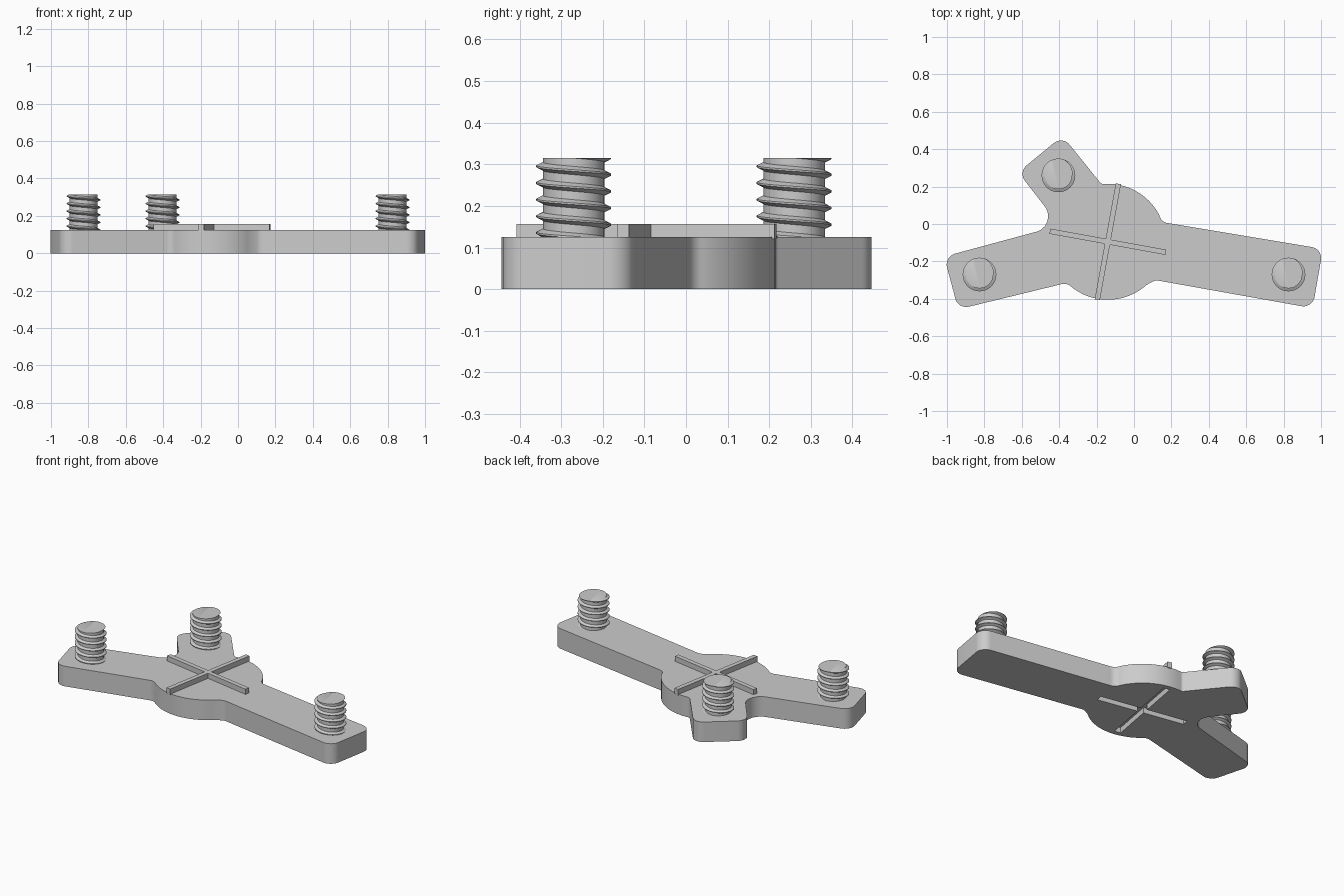
import bpy, bmesh
from math import sin, cos, tan, pi, radians
from mathutils import Vector, Matrix

default = bpy.data.objects.get("Cube")
if default:
    bpy.data.objects.remove(default, do_unlink=True)

PLATE_TOP = 0.125
HUB = Vector((-0.14, -0.095))
HUB_RADIUS = 0.31


def add_object(name, bm):
    bmesh.ops.recalc_face_normals(bm, faces=bm.faces)
    mesh = bpy.data.meshes.new(name)
    bm.to_mesh(mesh)
    bm.free()
    obj = bpy.data.objects.new(name, mesh)
    bpy.context.collection.objects.link(obj)
    return obj


def smooth(obj):
    bpy.ops.object.select_all(action='DESELECT')
    obj.select_set(True)
    bpy.context.view_layer.objects.active = obj
    bpy.ops.object.shade_smooth_by_angle(angle=radians(30))


def extrude_outline(name, points, bottom, top):
    bm = bmesh.new()
    face = bm.faces.new([bm.verts.new((p[0], p[1], bottom)) for p in points])
    result = bmesh.ops.extrude_face_region(bm, geom=[face], use_keep_orig=True)
    moved = [v for v in result["geom"] if isinstance(v, bmesh.types.BMVert)]
    bmesh.ops.translate(bm, verts=moved, vec=(0, 0, top - bottom))
    return add_object(name, bm)


def round_corners(corners, steps=8):
    """Replace each (x, y, radius) corner by an arc tangent to both sides."""
    outline = []
    for i, (x, y, radius) in enumerate(corners):
        p = Vector((x, y))
        if not radius:
            outline.append(p)
            continue
        u = (Vector(corners[i - 1][:2]) - p).normalized()
        v = (Vector(corners[(i + 1) % len(corners)][:2]) - p).normalized()
        half = u.angle(v) / 2
        centre = p + (u + v).normalized() * radius / sin(half)
        start = p + u * radius / tan(half) - centre
        end = p + v * radius / tan(half) - centre
        outline += [centre + start.lerp(end, k / steps).normalized() * radius
                    for k in range(steps + 1)]
    return outline


def hub_arc(first, last, count=20):
    angles = [radians(first + (last - first) * k / count) for k in range(count + 1)]
    return [(HUB.x + HUB_RADIUS * cos(a), HUB.y + HUB_RADIUS * sin(a), 0) for a in angles]


def cross(length, half_width):
    """Cross outline centred on the hub, slightly turned."""
    points = []
    for quarter in range(4):
        turn = Matrix.Rotation(quarter * pi / 2 - radians(10.3), 2)
        for p in ((length, -half_width), (length, half_width), (half_width, half_width)):
            points.append(HUB + turn @ Vector(p))
    return points


# Plate: round hub with three arms
corners = [(0.955, -0.45, 0.06), (1.01, -0.133, 0.06),      # long arm
           (0.15, 0.01, 0.05)]
corners += hub_arc(28, 92)
corners += [(-0.175, 0.214, 0.02),
            (-0.382, 0.471, 0.06), (-0.619, 0.277, 0.06),   # short back arm
            (-0.398, -0.008, 0.085),
            (-1.015, -0.174, 0.06), (-0.94, -0.456, 0.06),  # side arm
            (-0.36, -0.315, 0.05)]
corners += hub_arc(232, 312)
corners += [(0.115, -0.3, 0.05)]
plate = extrude_outline("three_arm_plate", round_corners(corners), 0, PLATE_TOP)

# Cross-shaped groove under the hub
cutter = extrude_outline("groove_cutter", cross(0.28, 0.02), -0.05, 0.035)
cutter.hide_render = True
groove = plate.modifiers.new("groove", 'BOOLEAN')
groove.operation = 'DIFFERENCE'
groove.solver = 'EXACT'
groove.object = cutter
bpy.context.view_layer.objects.active = plate
bpy.ops.object.modifier_apply(modifier=groove.name)
bpy.data.objects.remove(cutter, do_unlink=True)
smooth(plate)

# Raised cross on top of the hub
extrude_outline("cross_ridge", cross(0.315, 0.014), PLATE_TOP - 0.005, 0.157)


def threaded_stud(name, x, y):
    pitch, segments, turns, base, top = 0.04, 40, 8, 0.065, 0.315
    root, crest = 0.074, 0.09
    profile = [(root, 0), (root, 0.25), (crest, 0.45),
               (crest, 0.55), (root, 0.75), (root, 1)]
    bm = bmesh.new()
    previous = None
    # Helical sweep of one thread profile
    for s in range(turns * segments + 1):
        a = -2 * pi * s / segments
        row = [bm.verts.new((r * cos(a), r * sin(a), base + pitch * (h + s / segments)))
               for r, h in profile]
        if previous:
            for k in range(len(row) - 1):
                bm.faces.new((previous[k], row[k], row[k + 1], previous[k + 1]))
        previous = row
    bmesh.ops.remove_doubles(bm, verts=bm.verts, dist=1e-5)
    # Trim flat at both ends and cap
    for height, direction in ((top, 1), (PLATE_TOP - 0.005, -1)):
        bmesh.ops.bisect_plane(bm, geom=bm.verts[:] + bm.edges[:] + bm.faces[:],
                               plane_co=(0, 0, height), plane_no=(0, 0, direction),
                               clear_outer=True)
    bmesh.ops.holes_fill(bm, edges=[e for e in bm.edges if e.is_boundary], sides=0)
    stud = add_object(name, bm)
    stud.location = (x, y, 0)
    smooth(stud)


# One threaded stud near the end of each arm
threaded_stud("long_arm_stud", 0.826, -0.27)
threaded_stud("side_arm_stud", -0.826, -0.27)
threaded_stud("back_arm_stud", -0.404, 0.26)
